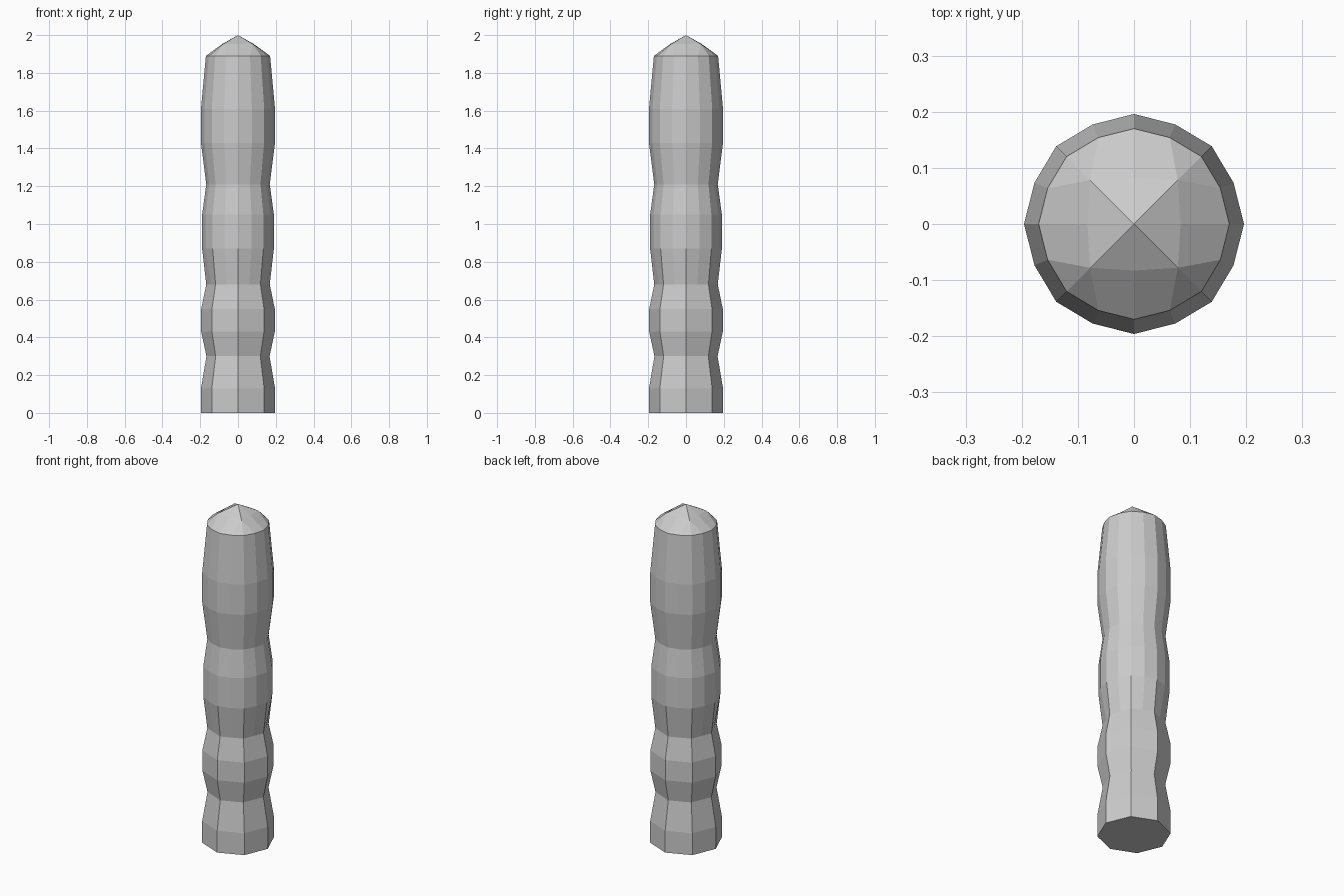
import bpy, bmesh
from math import cos, sin, pi

if "Cube" in bpy.data.objects:
    bpy.data.objects.remove(bpy.data.objects["Cube"])

LOWER = [(0, .196), (.13, .196), (.30, .167), (.43, .195), (.55, .195), (.68, .168)]
UPPER = [(.87, .19), (1.05, .19), (1.21, .168), (1.43, .196), (1.61, .196), (1.89, .17)]

bm = bmesh.new()


def ring(z, r, sides, odd=1.0):
    """Ring of vertices; every other one can be pulled inwards."""
    return [bm.verts.new((r * (odd if i % 2 else 1) * cos(2 * pi * i / sides),
                          r * (odd if i % 2 else 1) * sin(2 * pi * i / sides), z))
            for i in range(sides)]


def bridge(a, b):
    n = len(a)
    for i in range(n):
        bm.faces.new((a[i], a[(i + 1) % n], b[(i + 1) % n], b[i]))


# eight-sided lower shaft with flat base
rings = [ring(z, r, 8) for z, r in LOWER]
bm.faces.new(rings[0][::-1])
for a, b in zip(rings[:-2], rings[1:-1]):
    bridge(a, b)

# the joint ring carries a midpoint on every side, so it can meet sixteen sides above
z, r = LOWER[-1]
joint = ring(z, r, 16, cos(pi / 8))
below = rings[-2]
for v in rings[-1]:
    bm.verts.remove(v)
for i in range(8):
    j = (i + 1) % 8
    bm.faces.new((below[i], below[j], joint[2 * j], joint[2 * i + 1], joint[2 * i]))

# sixteen-sided upper shaft
prev = joint
for z, r in UPPER:
    cur = ring(z, r, 16, .98)
    bridge(prev, cur)
    prev = cur

# pointed cap: small square ring creased along the diagonals
tip = bm.verts.new((0, 0, 2))
square = ring(1.953, .083, 8, 1.33)
for i in range(8):
    j = (i + 1) % 8
    bm.faces.new((tip, square[i], square[j]))
    bm.faces.new((square[i], prev[2 * i], prev[2 * i + 1], square[j])
                 if i % 2 == 0 else
                 (square[i], prev[2 * i + 1], prev[(2 * i + 2) % 16], square[j]))
    if i % 2:
        bm.faces.new((square[i], prev[2 * i - 1], prev[2 * i]))
        bm.faces.new((square[i], prev[2 * i], prev[2 * i + 1]))

bmesh.ops.recalc_face_normals(bm, faces=bm.faces)
mesh = bpy.data.meshes.new("ribbed_post")
bm.to_mesh(mesh)
bm.free()
bpy.context.collection.objects.link(bpy.data.objects.new("ribbed_post", mesh))
